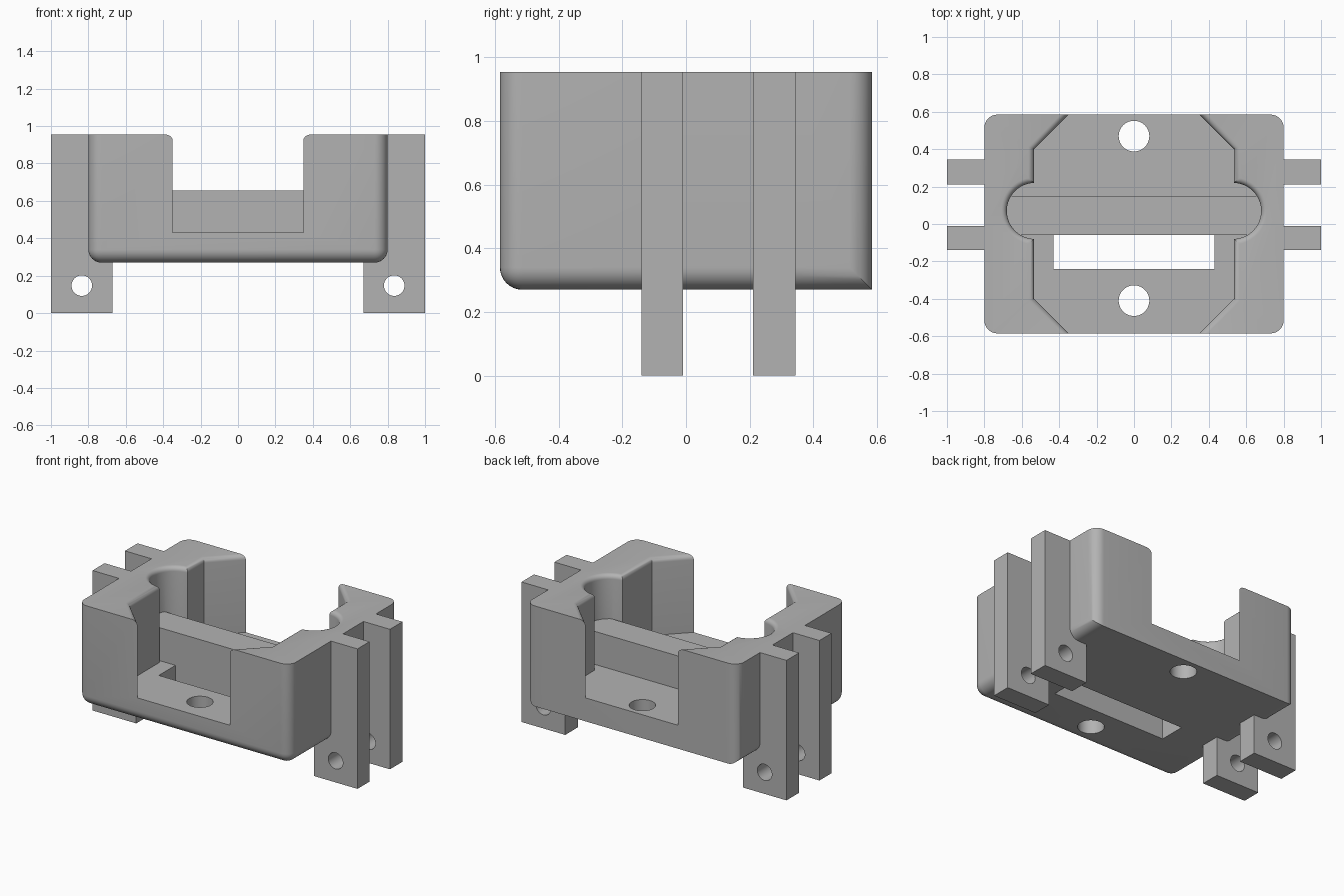
import bpy, bmesh, math

if "Cube" in bpy.data.objects:
    bpy.data.objects.remove(bpy.data.objects["Cube"])

TOP, BOTTOM, FLOOR = 0.955, 0.27, 0.43
HX, HY = 0.8, 0.585

grey = bpy.data.materials.new("grey plastic")
grey.diffuse_color = (0.45, 0.45, 0.45, 1)
grey.use_nodes = True
grey.node_tree.nodes["Principled BSDF"].inputs["Base Color"].default_value = grey.diffuse_color


def make(name, bm):
    bmesh.ops.recalc_face_normals(bm, faces=bm.faces[:])
    me = bpy.data.meshes.new(name)
    bm.to_mesh(me)
    bm.free()
    me.materials.append(grey)
    ob = bpy.data.objects.new(name, me)
    bpy.context.collection.objects.link(ob)
    return ob


def loft(name, layers):
    """Skin closed loops of equal length and cap both ends."""
    bm = bmesh.new()
    rows = [[bm.verts.new(p) for p in layer] for layer in layers]
    n = len(rows[0])
    for a, b in zip(rows, rows[1:]):
        for i in range(n):
            j = (i + 1) % n
            bm.faces.new((a[i], a[j], b[j], b[i]))
    bm.faces.new(rows[0])
    bm.faces.new(rows[-1])
    return make(name, bm)


def box(name, x0, x1, y0, y1, z0, z1):
    ring = [(x0, y0), (x1, y0), (x1, y1), (x0, y1)]
    return loft(name, [[(x, y, z) for x, y in ring] for z in (z0, z1)])


def circle(cx, cy, r, n=40):
    return [(cx + r * math.cos(2 * math.pi * i / n),
             cy + r * math.sin(2 * math.pi * i / n)) for i in range(n)]


def combine(target, tool, operation):
    mod = target.modifiers.new("join", 'BOOLEAN')
    mod.object, mod.operation, mod.solver = tool, operation, 'EXACT'
    bpy.context.view_layer.objects.active = target
    bpy.ops.object.modifier_apply(modifier=mod.name)
    bpy.data.objects.remove(tool, do_unlink=True)


# Housing block: rounded uprights and rounded bottom, except the square back edge
bm = bmesh.new()
bmesh.ops.create_cube(bm, size=1)
for v in bm.verts:
    v.co.x *= 2 * HX
    v.co.y *= 2 * HY
    v.co.z = TOP if v.co.z > 0 else BOTTOM


def rounded(e):
    a, b = (v.co for v in e.verts)
    if abs(a.z - b.z) > 0.1:
        return True
    return a.z < 0.5 and not (a.y > 0 and b.y > 0)


bmesh.ops.bevel(bm, geom=[e for e in bm.edges if rounded(e)], offset=0.07,
                offset_type='OFFSET', segments=8, profile=0.5, affect='EDGES')
housing = make("housing", bm)


# Cavity: eight-sided opening with round side pockets and a rounded-over rim
def cavity_outline(d):
    wall, cx, cy, r = 0.535 + d, 0.53, 0.07, 0.15 + d
    bend, end = 0.4 + d * 0.414, 0.285 + d * math.sqrt(2)
    a = math.acos((wall - cx) / r)
    arc = [(cx + r * math.cos(t), cy + r * math.sin(t))
           for t in (-a + 2 * a * i / 28 for i in range(29))]
    right = [(end, -0.65), (wall, -bend)] + arc + [(wall, bend), (end, 0.65)]
    return right + [(-x, y) for x, y in reversed(right)]


RIM = 0.03
levels = [(0, FLOOR)]
for i in range(7):
    t = math.pi / 2 * i / 6
    levels.append((RIM * (1 - math.cos(t)), TOP - RIM + RIM * math.sin(t)))
levels.append((RIM, TOP + 0.1))
cavity = loft("cavity_cutter",
              [[(x, y, z) for x, y in cavity_outline(d)] for d, z in levels])
combine(housing, cavity, 'DIFFERENCE')

# Cross bar running between the two side pockets
combine(housing, box("cross_bar", -0.72, 0.72, -0.06, 0.15, 0.35, 0.655), 'UNION')

# Side tabs, each with a pin hole through its foot
for s in (-1, 1):
    for y0, y1 in ((-0.14, -0.01), (0.21, 0.345)):
        shape = [(0.67, 0), (1, 0), (1, TOP), (0.76, TOP), (0.76, 0.36), (0.67, 0.36)]
        tab = loft("side_tab", [[(s * x, y, z) for x, z in shape] for y in (y0, y1)])
        pin = loft("pin_cutter", [[(x, y, z) for x, z in circle(s * 0.835, 0.147, 0.055)]
                                  for y in (y0 - 0.05, y1 + 0.05)])
        combine(tab, pin, 'DIFFERENCE')
        combine(housing, tab, 'UNION')

# Floor slot and the two screw holes
combine(housing, box("slot_cutter", -0.43, 0.43, -0.24, -0.06, 0.1, 0.5), 'DIFFERENCE')
for y in (-0.41, 0.47):
    hole = loft("screw_cutter", [[(px, py, z) for px, py in circle(0, y, 0.082)]
                                 for z in (0.1, 0.6)])
    combine(housing, hole, 'DIFFERENCE')

# Smooth the rounded parts, keep edges sharp
bpy.ops.object.select_all(action='DESELECT')
housing.select_set(True)
bpy.context.view_layer.objects.active = housing
bpy.ops.object.shade_smooth_by_angle(angle=math.radians(30))
